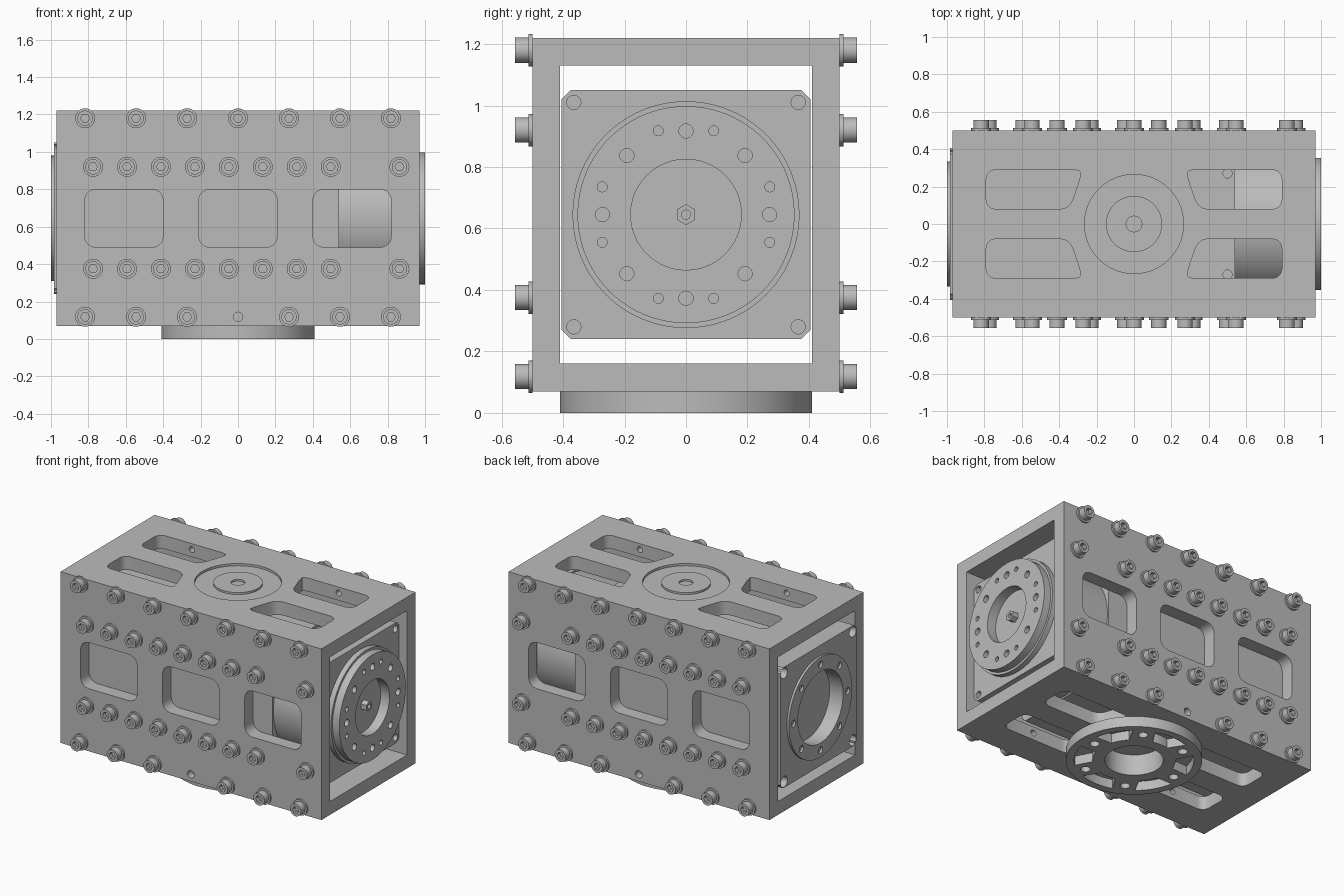
import bpy, bmesh
from math import sin, cos, pi, radians
from mathutils import Vector

cube = bpy.data.objects.get("Cube")
if cube:
    bpy.data.objects.remove(cube, do_unlink=True)

# Single machined-metal colour
metal = bpy.data.materials.new("machined_grey")
metal.use_nodes = True
grey = (0.5, 0.5, 0.5, 1)
metal.diffuse_color = grey
bsdf = next(n for n in metal.node_tree.nodes if n.type == 'BSDF_PRINCIPLED')
bsdf.inputs["Base Color"].default_value = grey

AXIS = {'x': lambda u, v, d: (d, u, v),
        'y': lambda u, v, d: (u, d, v),
        'z': lambda u, v, d: (u, v, d)}
MID = 0.645      # height of the drive axis


def circle(r, u=0, v=0, n=64, turn=0.0):
    return [(u + r * cos(2 * pi * i / n + turn), v + r * sin(2 * pi * i / n + turn)) for i in range(n)]


def rect(u0, u1, v0, v1):
    return [(u0, v0), (u1, v0), (u1, v1), (u0, v1)]


def rounded(pts, r, steps=6):
    """Round every corner of a polygon."""
    out = []
    for i, p in enumerate(pts):
        p = Vector(p)
        a, b = Vector(pts[i - 1]) - p, Vector(pts[(i + 1) % len(pts)]) - p
        ra, rb = min(r, a.length * .45), min(r, b.length * .45)
        a, b = p + a.normalized() * ra, p + b.normalized() * rb
        for k in range(steps + 1):
            t = k / steps
            q = a * (1 - t) ** 2 + p * (0.83 * 2 * t * (1 - t)) + (a + b) * (0.17 * t * (1 - t)) + b * t * t
            out.append((q.x, q.y))
    return out


def add_prism(bm, axis, pts, d0, d1):
    f = AXIS[axis]
    lo = [bm.verts.new(f(u, v, d0)) for u, v in pts]
    hi = [bm.verts.new(f(u, v, d1)) for u, v in pts]
    bm.faces.new(lo)
    bm.faces.new(hi[::-1])
    for i in range(len(pts)):
        j = (i + 1) % len(pts)
        bm.faces.new((lo[j], lo[i], hi[i], hi[j]))


def make(name, prisms):
    bm = bmesh.new()
    for p in prisms:
        add_prism(bm, *p)
    bmesh.ops.recalc_face_normals(bm, faces=bm.faces)
    me = bpy.data.meshes.new(name)
    bm.to_mesh(me)
    bm.free()
    me.materials.append(metal)
    ob = bpy.data.objects.new(name, me)
    bpy.context.collection.objects.link(ob)
    return ob


def smooth(ob):
    bpy.ops.object.select_all(action='DESELECT')
    ob.select_set(True)
    bpy.context.view_layer.objects.active = ob
    bpy.ops.object.shade_smooth_by_angle(angle=radians(30))


def part(name, prisms, *cut_groups):
    """Solid made of prisms, with each group of cutter prisms removed."""
    ob = make(name, prisms)
    for group in cut_groups:
        cutter = make("cutter", group)
        cutter.hide_render = True
        mod = ob.modifiers.new("cut", 'BOOLEAN')
        mod.operation, mod.solver, mod.object = 'DIFFERENCE', 'EXACT', cutter
        dg = bpy.context.evaluated_depsgraph_get()
        me = bpy.data.meshes.new_from_object(ob.evaluated_get(dg))
        ob.modifiers.clear()
        ob.data = me
        bpy.data.objects.remove(cutter, do_unlink=True)
    smooth(ob)
    return ob


def ring_holes(r, centre, count, size, d0, d1, axis='x', turn=0.0):
    return [(axis, circle(size, u, v, 20), d0, d1)
            for u, v in circle(r, centre[0], centre[1], count, turn)]


# Front and back walls with three windows and one empty screw hole
for side, name in ((-1, "front_wall"), (1, "back_wall")):
    windows = [('y', rounded(rect(c - .21, c + .21, .49, .80), .06), side * .3, side * .6)
               for c in (-.61, 0, .61)]
    hole = ('y', circle(.025, 0, .118, 24), side * .45, side * .6)
    part(name, [('y', rect(-.97, .97, .07, 1.22), side * .41, side * .5)], windows + [hole])

# Top and bottom plates with four slots, and tapped holes opening into the slots
half_slot = [(.79, .08), (.79, .29), (.285, .29), (.285, .255), (.345, .08)]


def slots(z0, z1):
    return [('z', rounded([(sx * u, sy * v) for u, v in half_slot], .05), z0, z1)
            for sx in (-1, 1) for sy in (-1, 1)]


def taps(z):
    return [('y', circle(.02, sx * .545, z, 16), sy * .26, sy * .4)
            for sx in (-1, 1) for sy in (-1, 1)]


part("top_plate", [('z', rect(-.97, .97, -.41, .41), 1.13, 1.22)],
     slots(1.0, 1.3), taps(1.18), [('z', circle(.265), 1.205, 1.3)])
part("top_boss", [('z', circle(.15), 1.2, 1.218)], [('z', circle(.042, n=32), 1.204, 1.3)])
part("bottom_plate", [('z', rect(-.97, .97, -.41, .41), .07, .16)],
     slots(0, .3), taps(.118), [('z', circle(.176), 0, .14)])

# Round mounting foot with spoked pockets and screw holes
pockets = []
for k in range(6):
    a0 = radians(60 * k + 30)
    angles = [a0 + radians(t) for t in range(-19, 20, 2)]
    arc = [(.36 * cos(a), .36 * sin(a)) for a in angles]
    arc += [(.25 * cos(a), .25 * sin(a)) for a in reversed(angles[3:-3])]
    pockets.append(('z', arc, -.1, .062))
part("mounting_foot", [('z', circle(.41, n=96), 0, .07)],
     pockets + [('z', circle(.176), -.1, .1)]
     + ring_holes(.31, (0, 0), 6, .03, -.1, .05, 'z'))

# Square drive body, chamfered at its corners
c, h = .03, .405
octagon = [(h, MID - h + c), (h, MID + h - c), (h - c, MID + h), (c - h, MID + h),
           (-h, MID + h - c), (-h, MID - h + c), (c - h, MID - h), (h - c, MID - h)]
corners = [(sy * .365, MID + sz * .365) for sy in (-1, 1) for sz in (-1, 1)]
part("drive_body", [('x', octagon, -.985, .54)],
     [('x', circle(.036, u, v, 24), -1.1, -.9) for u, v in corners]
     + [('x', circle(.24, 0, MID), -1.1, -.9)]
     + [('z', circle(.024, .5, s * .27, 20), 1.0, 1.1) for s in (-1, 1)])

# Raised rear ring with a screw circle
part("rear_ring", [('x', circle(.335, 0, MID, 96), -1.0, -.98)],
     [('x', circle(.24, 0, MID), -1.1, -.9)]
     + ring_holes(.287, (0, MID), 8, .022, -1.1, -.9))

# Output end: round housing, square flange and stepped rotor
part("gear_housing", [('x', circle(.395, 0, MID, 96), .54, .86)])
part("output_flange", [('x', octagon, .86, .915)],
     [('x', circle(.023, u, v, 24), .87, 1) for u, v in corners])
part("rotor_rim", [('x', circle(.369, 0, MID, 96), .915, .95)],
     [('x', circle(.18, 0, MID), .935, 1.1)])
small = radians(18.3)
part("output_rotor", [('x', circle(.353, 0, MID, 96), .95, 1.0)],
     [('x', circle(.18, 0, MID), .9, 1.1)]
     + ring_holes(.272, (0, MID), 8, .023, .96, 1.1)
     + ring_holes(.287, (0, MID), 4, .016, .96, 1.1, turn=small)
     + ring_holes(.287, (0, MID), 4, .016, .96, 1.1, turn=-small))
part("centre_screw", [('x', circle(.034, 0, MID, 6, pi / 6), .93, .975)],
     [('x', circle(.015, 0, MID, 16), .95, 1.1)])

# Socket-head screws with washers, one shared mesh mirrored to both walls
screw = part("wall_screw", [('y', circle(.053, n=32), -.012, 0)])
head = part("screw_head", [('y', circle(.041, n=32), -.057, -.01)],
            [('y', circle(.024, n=6), -.1, -.03)])
bm = bmesh.new()
bm.from_mesh(screw.data)
bm.from_mesh(head.data)
bm.to_mesh(screw.data)
bm.free()
bpy.data.objects.remove(head, do_unlink=True)
smooth(screw)
screw_mesh = screw.data
bpy.data.objects.remove(screw, do_unlink=True)

edge_row = [.2725 * i for i in range(-3, 4)]
inner_row = [-.775 + .1815 * i for i in range(8)] + [.863]
spots = [(x, 1.18) for x in edge_row]
spots += [(x, .118) for x in edge_row if abs(x) > .01]
spots += [(x, z) for x in inner_row for z in (.375, .92)]
for side, name in ((-1, "front_screw"), (1, "back_screw")):
    for x, z in spots:
        ob = bpy.data.objects.new(name, screw_mesh)
        ob.location = (x, side * .5, z)
        ob.rotation_euler.z = pi if side > 0 else 0
        bpy.context.collection.objects.link(ob)
